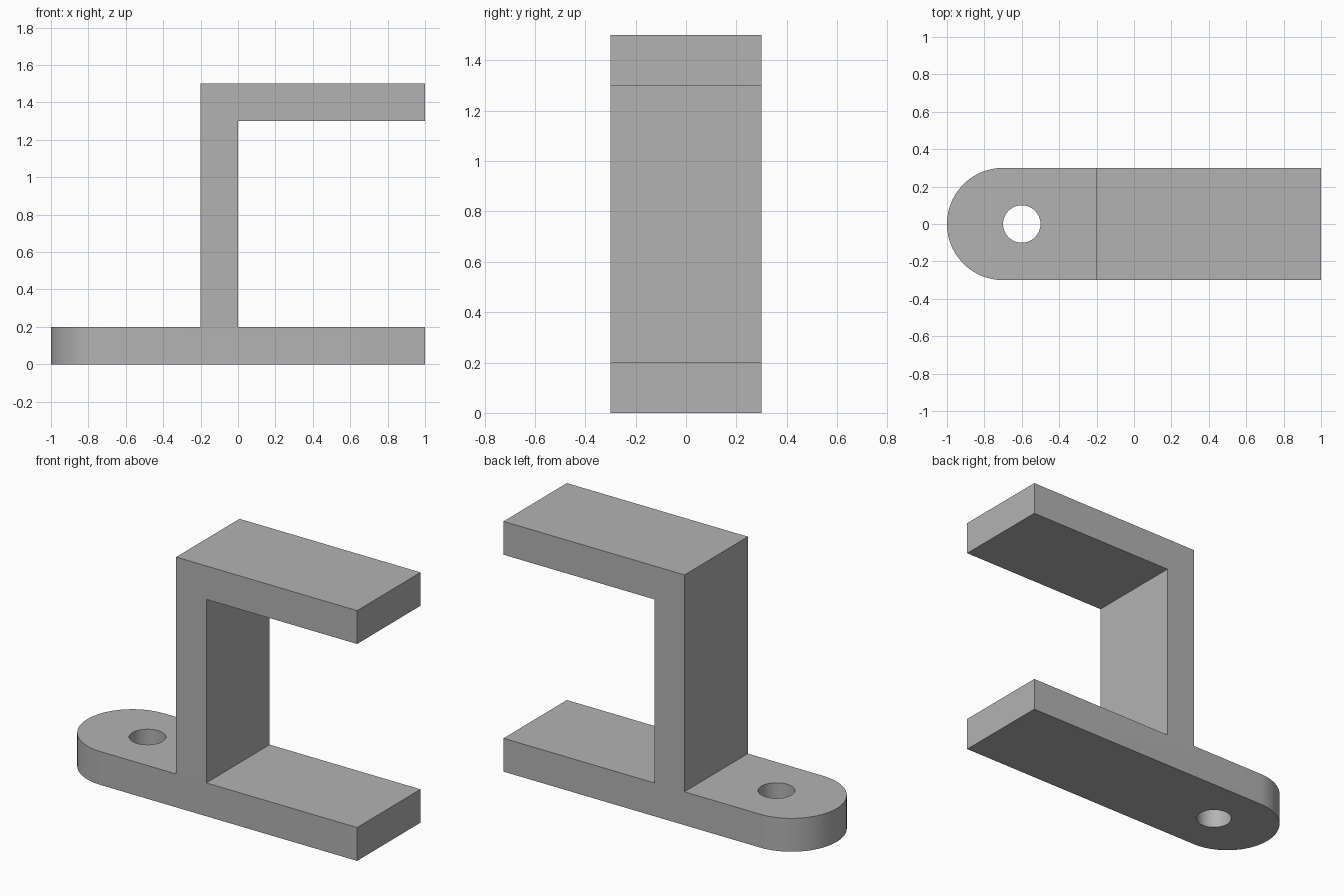
import bpy
import bmesh
import math
from mathutils import Vector

if "Cube" in bpy.data.objects:
    bpy.data.objects.remove(bpy.data.objects["Cube"], do_unlink=True)

THICK = 0.2       # plate thickness
HALF = 0.3        # half the width, also the radius of the round end
HEIGHT = 1.5
HOLE_X, HOLE_R = -0.6, 0.1

grey = bpy.data.materials.new("plain grey")
grey.use_nodes = True
colour = (0.45, 0.45, 0.45, 1)
grey.diffuse_color = colour
grey.node_tree.nodes["Principled BSDF"].inputs["Base Color"].default_value = colour


def prism(name, outline, direction):
    """Extrude a closed outline of 3D points along a direction."""
    bm = bmesh.new()
    face = bm.faces.new([bm.verts.new(p) for p in outline])
    moved = bmesh.ops.extrude_face_region(bm, geom=[face])["geom"]
    verts = [g for g in moved if isinstance(g, bmesh.types.BMVert)]
    bmesh.ops.translate(bm, verts=verts, vec=Vector(direction))
    bmesh.ops.recalc_face_normals(bm, faces=bm.faces)
    mesh = bpy.data.meshes.new(name)
    bm.to_mesh(mesh)
    bm.free()
    mesh.materials.append(grey)
    obj = bpy.data.objects.new(name, mesh)
    bpy.context.collection.objects.link(obj)
    return obj


def arc(cx, radius, start, sweep, steps, z):
    """Points along an arc in a horizontal plane."""
    angles = [start + sweep * i / steps for i in range(steps + 1)]
    return [(cx + radius * math.cos(a), radius * math.sin(a), z) for a in angles]


def cut(target, cutter, operation):
    """Apply a boolean, then discard the cutter."""
    cutter.hide_render = True
    mod = target.modifiers.new(operation, "BOOLEAN")
    mod.operation, mod.object, mod.solver = operation, cutter, "EXACT"
    bpy.context.view_layer.objects.active = target
    bpy.ops.object.modifier_apply(modifier=mod.name)
    bpy.data.objects.remove(cutter, do_unlink=True)


# Bracket: base plate, upright and top arm share one side profile
side = [(-1, 0), (1, 0), (1, THICK), (0, THICK), (0, HEIGHT - THICK),
        (1, HEIGHT - THICK), (1, HEIGHT), (-THICK, HEIGHT),
        (-THICK, THICK), (-1, THICK)]
bracket = prism("bracket", [(x, -HALF, z) for x, z in side], (0, 2 * HALF, 0))

# Corner waste outside the round end of the base plate
end = arc(HALF - 1, HALF, math.pi / 2, math.pi, 48, -0.1)
waste = end + [(HALF - 1, -0.5, -0.1), (-1.2, -0.5, -0.1),
               (-1.2, 0.5, -0.1), (HALF - 1, 0.5, -0.1)]
cut(bracket, prism("end_cutter", waste, (0, 0, 0.5)), "DIFFERENCE")

# Bolt hole through the base plate
ring = arc(HOLE_X, HOLE_R, 0, 2 * math.pi, 48, -0.1)[:-1]
cut(bracket, prism("hole_cutter", ring, (0, 0, 0.5)), "DIFFERENCE")

# Smooth the round walls and keep the edges sharp
bpy.ops.object.select_all(action="DESELECT")
bracket.select_set(True)
bpy.context.view_layer.objects.active = bracket
bpy.ops.object.shade_smooth_by_angle(angle=math.radians(30))
